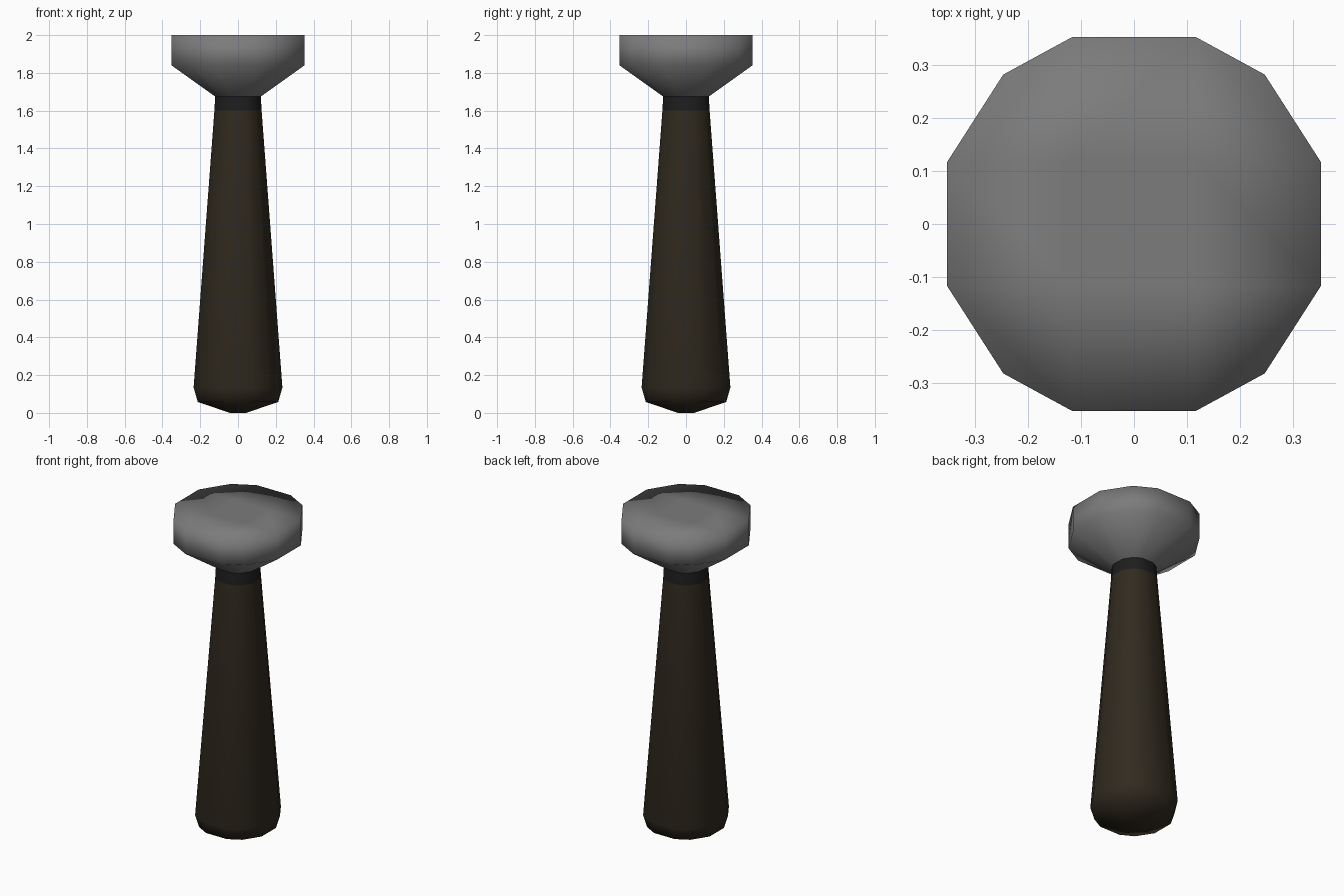
import bpy, bmesh

if "Cube" in bpy.data.objects:
    bpy.data.objects.remove(bpy.data.objects["Cube"])

# Twelve-sided section of unit half-width
SECTION = [(1, -.333), (1, .333), (.70, .80), (.333, 1), (-.333, 1), (-.70, .80),
           (-1, .333), (-1, -.333), (-.70, -.80), (-.333, -1), (.333, -1), (.70, -.80)]


def cap(bm, ring, half, z):
    """Close a ring with a 3 x 3 quad patch around a small centre square."""
    mid = [bm.verts.new((x * half, y * half, z))
           for x, y in ((1, -1), (1, 1), (-1, 1), (-1, -1))]
    bm.faces.new(mid)
    for q in range(4):
        nxt = mid[(q + 1) % 4]
        a, b, c, d = (ring[(3 * q + k) % 12] for k in range(4))
        bm.faces.new((a, b, nxt, mid[q]))
        bm.faces.new((b, c, d, nxt))


def part(name, profile, color, bottom=None, top=None):
    """Loft the section through (half-width, z) rings, with optional caps."""
    bm = bmesh.new()
    rings = [[bm.verts.new((x * r, y * r, z)) for x, y in SECTION] for r, z in profile]
    for lo, hi in zip(rings, rings[1:]):
        for i in range(12):
            j = (i + 1) % 12
            bm.faces.new((lo[i], lo[j], hi[j], hi[i]))
    if bottom:
        cap(bm, rings[0], *bottom)
    if top:
        cap(bm, rings[-1], *top)
    bmesh.ops.recalc_face_normals(bm, faces=bm.faces)
    for f in bm.faces:
        f.smooth = True
    mesh = bpy.data.meshes.new(name)
    bm.to_mesh(mesh)
    bm.free()
    mat = bpy.data.materials.new(name + "_material")
    mat.diffuse_color = (*color, 1)
    mat.use_nodes = True
    mat.node_tree.nodes["Principled BSDF"].inputs["Base Color"].default_value = mat.diffuse_color
    mesh.materials.append(mat)
    obj = bpy.data.objects.new(name, mesh)
    bpy.context.collection.objects.link(obj)
    return obj


# Tapered dark wooden handle with rounded butt
part("handle", [(.213, .058), (.235, .135), (.125, 1.60)],
     (.030, .023, .0135), bottom=(.043, 0))
# Black collar
part("collar", [(.125, 1.60), (.121, 1.675)], (.0127, .0127, .013))
# Flared grey head with flat top
part("head", [(.121, 1.675), (.352, 1.84), (.352, 2.0)], (.2, .2, .2), top=(.117, 2.0))
